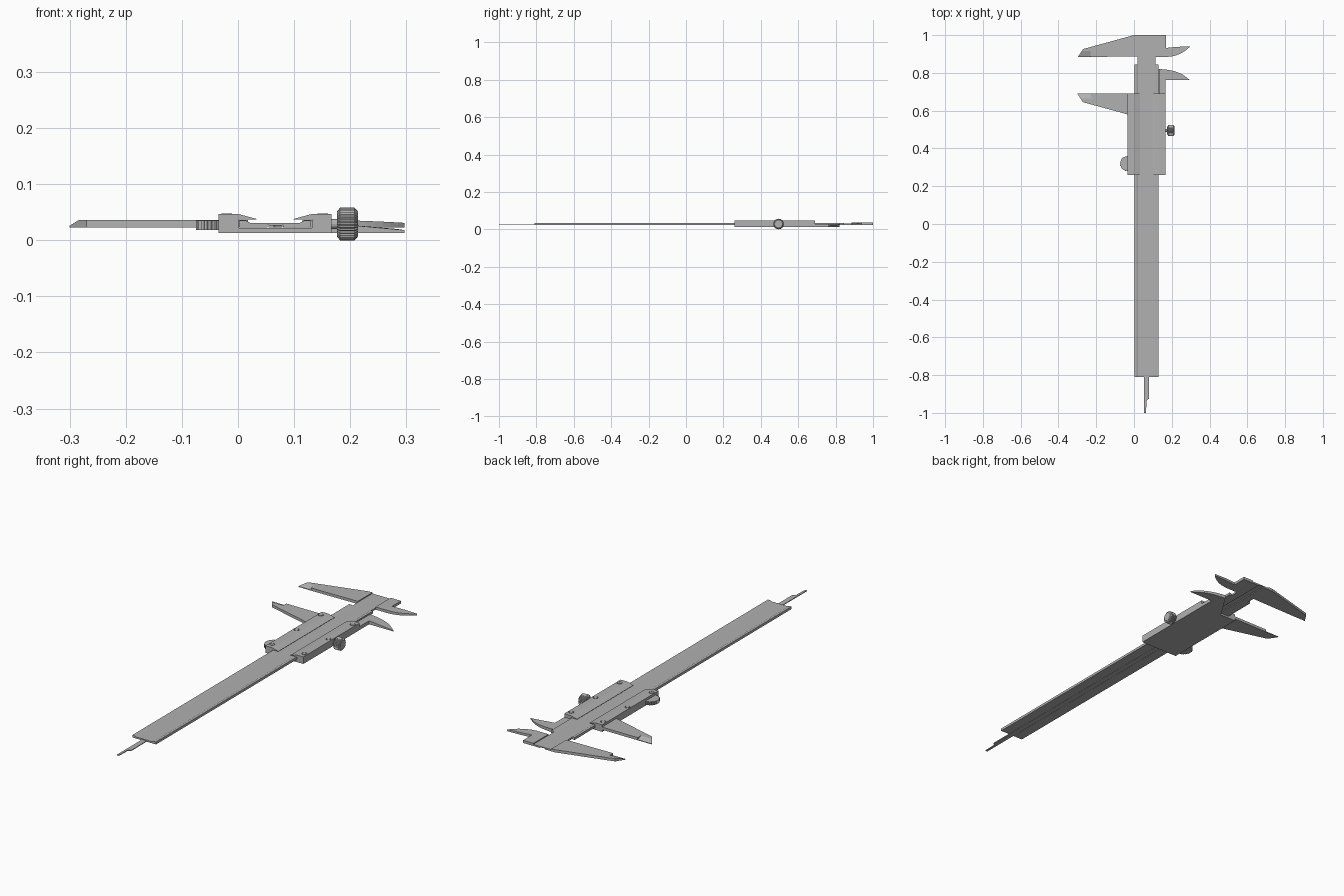
import bpy
import bmesh
import math
from mathutils import Matrix

cube = bpy.data.objects.get("Cube")
if cube:
    bpy.data.objects.remove(cube)

STEEL = (0.44, 0.44, 0.44, 1)
steel = bpy.data.materials.new("brushed steel grey")
steel.use_nodes = True
steel.diffuse_color = STEEL
steel.node_tree.nodes["Principled BSDF"].inputs["Base Color"].default_value = STEEL

# shared heights
LOW, BOT, FLOOR, MID, TOP, HIGH = 0.013, 0.023, 0.022, 0.031, 0.036, 0.047


def finish(name, bm):
    bmesh.ops.recalc_face_normals(bm, faces=bm.faces)
    mesh = bpy.data.meshes.new(name)
    bm.to_mesh(mesh)
    bm.free()
    mesh.materials.append(steel)
    obj = bpy.data.objects.new(name, mesh)
    bpy.context.collection.objects.link(obj)
    return obj


def loft(name, start, end):
    """Closed solid between two matching outlines."""
    bm = bmesh.new()
    a = [bm.verts.new(p) for p in start]
    b = [bm.verts.new(p) for p in end]
    bm.faces.new(a)
    bm.faces.new(b)
    n = len(a)
    for i in range(n):
        j = (i + 1) % n
        bm.faces.new((a[i], a[j], b[j], b[i]))
    return finish(name, bm)


def plate(name, outline, z0, z1):
    """Outline in plan; a third value on a point overrides its top height."""
    return loft(name, [(p[0], p[1], z0) for p in outline],
                [(p[0], p[1], p[2] if len(p) > 2 else z1) for p in outline])


def rail(name, section, y0, y1):
    """Cross-section in x and z, run along y."""
    return loft(name, [(x, y0, z) for x, z in section],
                [(x, y1, z) for x, z in section])


def box(name, x0, x1, y0, y1, z0, z1):
    return plate(name, [(x0, y0), (x1, y0), (x1, y1), (x0, y1)], z0, z1)


def bezier(p, c, q, steps=8):
    """Points on a quadratic curve from p to q."""
    out = []
    for i in range(steps + 1):
        t = i / steps
        out.append(tuple((1 - t) ** 2 * a + 2 * t * (1 - t) * b + t * t * d
                         for a, b, d in zip(p, c, q)))
    return out


# main beam: sunken scale face, with a groove below for the depth rod
rail("beam", [(0.018, BOT), (0.053, BOT), (0.053, 0.027), (0.08, 0.027), (0.08, BOT),
              (0.115, BOT), (0.115, MID), (0.018, MID)], -0.81, 1)

# raised ridges along both beam edges, mirrored about the beam centre
for name, flip in (("left_beam_ridge", True), ("right_beam_ridge", False)):
    section = [(0.003, BOT), (0.018, BOT), (0.022, MID), (0.014, 0.035), (0.003, 0.035)]
    if flip:
        section = [(0.132 - x, z) for x, z in section]
    rail(name, section, -0.81, 0.845)

# depth rod with a stepped tip
plate("depth_rod", [(0.054, -1), (0.064, -1), (0.066, -0.935), (0.079, -0.925),
                    (0.079, 0.3), (0.054, 0.3)], BOT, 0.0268)

# fixed outer jaw and its bevelled tip
plate("fixed_outer_jaw", [(0.018, 1), (0, 1), (-0.27, 0.926), (-0.277, 0.915),
                          (-0.23, 0.915), (-0.23, 0.884), (0.018, 0.888)], BOT, TOP)
plate("fixed_outer_jaw_tip", [(-0.297, 0.884, 0.026), (-0.23, 0.884, 0.026),
                              (-0.23, 0.915), (-0.277, 0.915)], BOT, TOP)

# fixed inner jaw: block with a curved, thinning beak
plate("fixed_inner_jaw_block", [(0.115, 1), (0.17, 1), (0.17, 0.885), (0.115, 0.885)],
      BOT, TOP)
plate("fixed_inner_jaw", [(0.17, 0.885, TOP)]
      + bezier((0.18, 0.885, TOP), (0.25, 0.89, 0.034), (0.297, 0.94, MID))
      + [(0.23, 0.938, 0.034), (0.17, 0.932, TOP)], BOT, TOP)

# sliding frame: channel with two sloping lips that hold the beam
slider = rail("slider_frame", [
    (-0.035, LOW), (0.167, LOW), (0.167, HIGH), (0.132, HIGH), (0.099, 0.038),
    (0.099, 0.037), (0.132, 0.037), (0.132, FLOOR), (0.002, FLOOR), (0.002, 0.037),
    (0.033, 0.037), (0.033, 0.038), (0, HIGH), (-0.035, HIGH)], 0.26, 0.69)

# sunken screws along both sides of the frame
bores = bmesh.new()
heads = bmesh.new()
for x in (-0.02, 0.151):
    for y in (0.29, 0.475, 0.66):
        for bm, radius, z in ((bores, 0.012, HIGH), (heads, 0.0095, 0.0415)):
            bmesh.ops.create_cone(bm, cap_ends=True, segments=16, radius1=radius,
                                  radius2=radius, depth=0.012,
                                  matrix=Matrix.Translation((x, y, z)))
cutter = finish("screw_bore_cutter", bores)
cutter.hide_render = True
cutter.hide_viewport = True
cut = slider.modifiers.new("screw bores", "BOOLEAN")
cut.operation = "DIFFERENCE"
cut.object = cutter
finish("frame_screws", heads)

# moving outer jaw and its bevelled tip
plate("moving_outer_jaw", [(-0.033, 0.69), (-0.225, 0.69), (-0.225, 0.665),
                           (-0.284, 0.665), (-0.27, 0.645), (-0.033, 0.58)], BOT, TOP)
plate("moving_outer_jaw_tip", [(-0.3, 0.69, 0.026), (-0.225, 0.69, 0.026),
                               (-0.225, 0.665), (-0.284, 0.665)], BOT, TOP)

# moving inner jaw: web under the beam, then a curved beak
plate("moving_inner_jaw_web", [(0.05, 0.69), (0.167, 0.69), (0.167, 0.762),
                               (0.132, 0.82)], LOW, FLOOR)
plate("moving_inner_jaw", [(0.132, 0.69), (0.167, 0.69), (0.167, 0.762),
                           (0.297, 0.762, 0.018)]
      + bezier((0.285, 0.77, 0.02), (0.235, 0.818, 0.024), (0.132, 0.82, 0.03)),
      LOW, 0.03)

# ribbed half-round thumb rest
ribs = []
count = 32
for i in range(count + 1):
    angle = math.pi * (0.5 + i / count)
    r = 0.041 if i % 2 else 0.038
    ribs.append((-0.034 + r * math.cos(angle), 0.32 + r * math.sin(angle)))
plate("thumb_rest", ribs, 0.018, 0.035)


def turned(name, stations, segments, knurl):
    """Solid turned about x: stations of (x, radius), every other edge cut in."""
    bm = bmesh.new()
    rings = []
    for x, radius in stations:
        ring = []
        for i in range(segments):
            a = math.tau * i / segments
            r = radius - (knurl if i % 2 else 0)
            ring.append(bm.verts.new((x, 0.495 + r * math.cos(a), 0.029 + r * math.sin(a))))
        rings.append(ring)
    bm.faces.new(rings[0])
    bm.faces.new(rings[-1])
    for a, b in zip(rings, rings[1:]):
        for i in range(segments):
            j = (i + 1) % segments
            bm.faces.new((a[i], a[j], b[j], b[i]))
    return finish(name, bm)


# locking screw on the side of the frame
turned("lock_screw_shaft", [(0.16, 0.009), (0.18, 0.009)], 16, 0)
turned("lock_screw_knob", [(0.176, 0.022), (0.182, 0.029), (0.208, 0.029),
                           (0.214, 0.022)], 64, 0.002)
